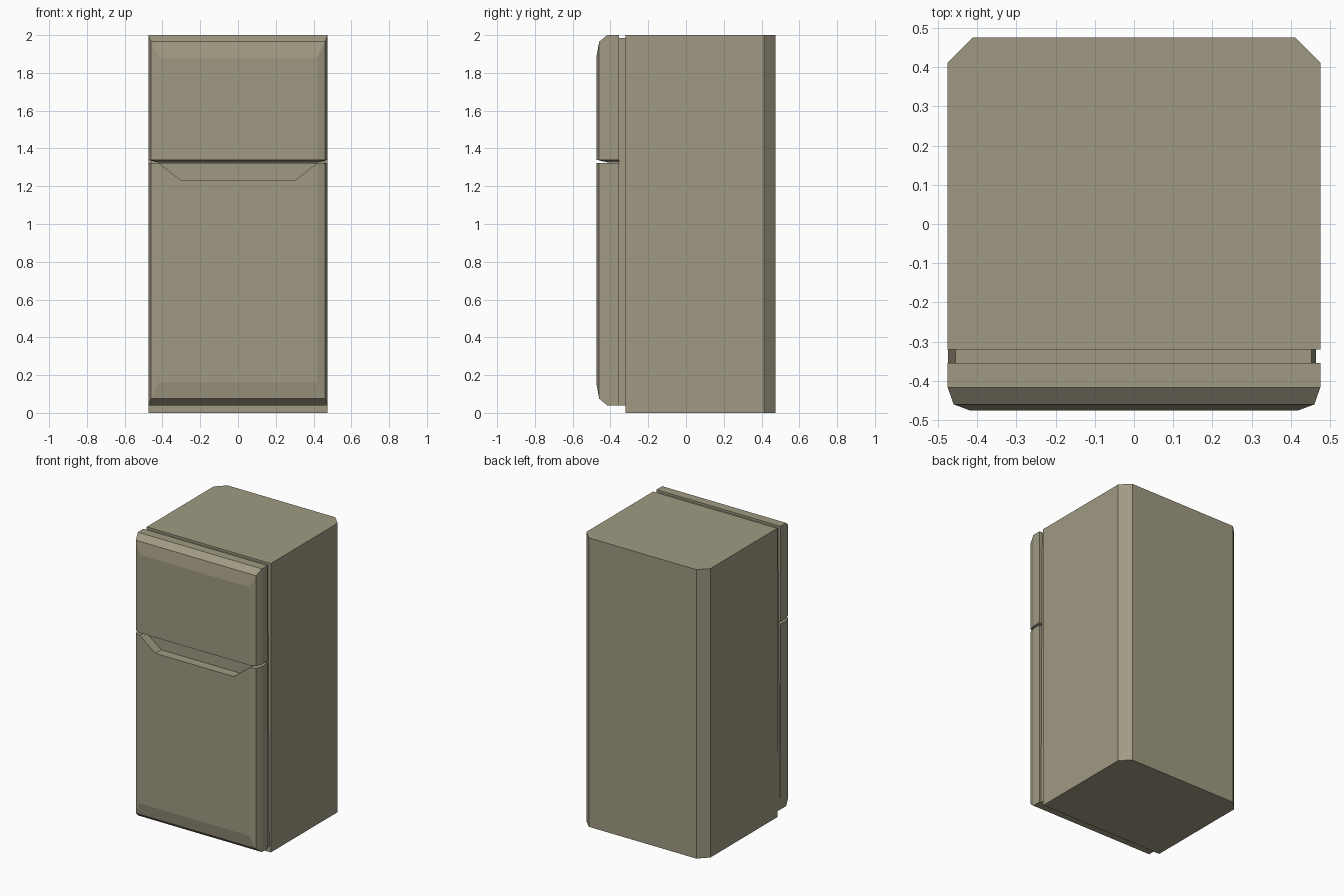
import bpy, bmesh

if "Cube" in bpy.data.objects:
    bpy.data.objects.remove(bpy.data.objects["Cube"])

mat = bpy.data.materials.new("warm grey enamel")
mat.diffuse_color = (0.352, 0.323, 0.227, 1)
mat.use_nodes = True
mat.node_tree.nodes["Principled BSDF"].inputs["Base Color"].default_value = mat.diffuse_color


def finish(bm, name):
    bmesh.ops.recalc_face_normals(bm, faces=bm.faces)
    me = bpy.data.meshes.new(name)
    bm.to_mesh(me)
    bm.free()
    me.materials.append(mat)
    ob = bpy.data.objects.new(name, me)
    bpy.context.collection.objects.link(ob)
    return ob


def loft(name, bottom, top):
    """Closed solid between two loops with equal vertex counts."""
    bm = bmesh.new()
    a = [bm.verts.new(p) for p in bottom]
    b = [bm.verts.new(p) for p in top]
    n = len(a)
    for i in range(n):
        j = (i + 1) % n
        bm.faces.new((a[i], a[j], b[j], b[i]))
    bm.faces.new(a)
    bm.faces.new(b)
    return finish(bm, name)


def door(name, z_gap, z_end, lip=0.0):
    """Domed door panel: rounded at z_end and at the sides, square at z_gap."""
    s = 1 if z_end > z_gap else -1
    # y, half width, drop from the rounded end
    layers = [(-0.355, 0.475, 0), (-0.417, 0.475, 0),
              (-0.46, 0.46, 0.035), (-0.475, 0.42, 0.12)]
    bm = bmesh.new()
    rings = [[bm.verts.new(p) for p in ((-w, y, z_gap), (-w, y, z_end - s * d),
                                        (w, y, z_end - s * d), (w, y, z_gap))]
             for y, w, d in layers]
    for r, q in zip(rings, rings[1:]):
        for i in range(3):
            bm.faces.new((r[i], r[i + 1], q[i + 1], q[i]))
    bm.faces.new(rings[-1])
    edge = [r[0] for r in rings] + [r[3] for r in reversed(rings)]
    if lip:
        # shallow bevelled underside around a flat centre
        c = [bm.verts.new(p) for p in ((-0.42, -0.355, z_gap - lip), (-0.42, -0.41, z_gap - lip),
                                       (0.42, -0.41, z_gap - lip), (0.42, -0.355, z_gap - lip))]
        inner = [c[0], c[1], c[1], c[1], c[2], c[2], c[2], c[3]]
        for i in range(7):
            f = [edge[i], edge[i + 1], inner[i + 1], inner[i]]
            bm.faces.new(list(dict.fromkeys(f)))
        bm.faces.new(c)
        bm.faces.new(rings[0] + [c[3], c[0]])
    else:
        bm.faces.new(edge)
        bm.faces.new(rings[0])
    return finish(bm, name)


# Cabinet with chamfered rear corners
plan = [(-0.475, -0.32), (0.475, -0.32), (0.475, 0.412),
        (0.412, 0.475), (-0.412, 0.475), (-0.475, 0.412)]
loft("cabinet", [(x, y, 0) for x, y in plan], [(x, y, 2) for x, y in plan])

# Door seal, slightly wider at the foot
loft("door_seal",
     [(-0.474, -0.356, 0.04), (0.464, -0.356, 0.04), (0.464, -0.319, 0.04), (-0.474, -0.319, 0.04)],
     [(-0.455, -0.356, 1.985), (0.453, -0.356, 1.985), (0.453, -0.319, 1.985), (-0.455, -0.319, 1.985)])

# Doors
door("freezer_door", 1.34, 2.0, lip=0.015)
lower = door("fridge_door", 1.323, 0.04)

# Hand recess cut into the top of the lower door
trap = [(-0.30, 1.23), (0.30, 1.23), (0.446, 1.343), (-0.446, 1.343)]
cutter = loft("recess_cutter", [(x, -0.52, z) for x, z in trap], [(x, -0.41, z) for x, z in trap])
cutter.hide_render = True
cutter.hide_viewport = True
mod = lower.modifiers.new("hand_recess", "BOOLEAN")
mod.object = cutter
mod.operation = "DIFFERENCE"
mod.solver = "EXACT"
